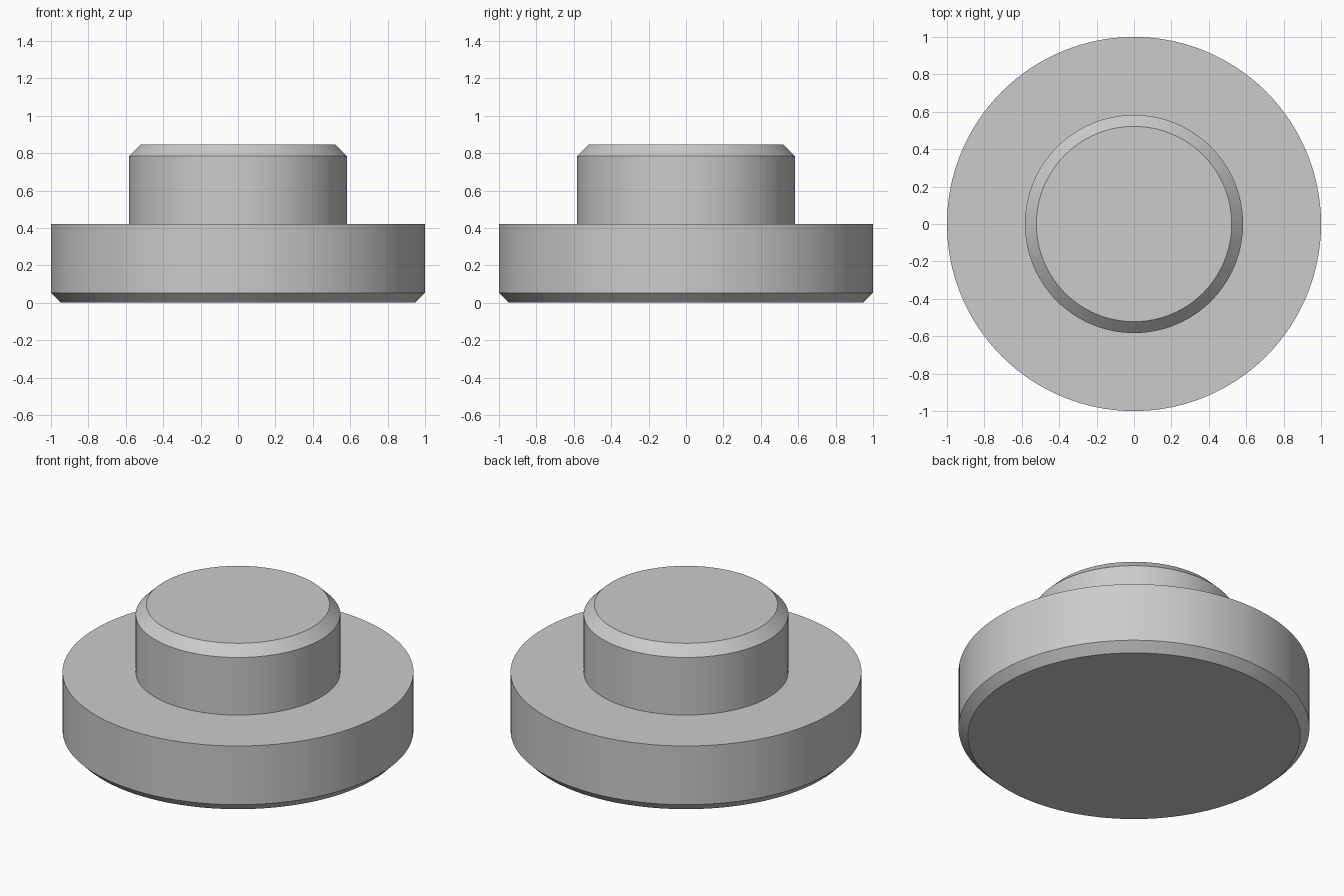
import bpy, bmesh, math

cube = bpy.data.objects.get("Cube")
if cube:
    bpy.data.objects.remove(cube, do_unlink=True)

# Plain grey finish
grey = bpy.data.materials.new("plain_grey")
grey.use_nodes = True
colour = (0.6, 0.6, 0.6, 1)
grey.diffuse_color = colour
grey.node_tree.nodes["Principled BSDF"].inputs["Base Color"].default_value = colour

# Half section of the stepped plug: chamfered flange below, chamfered boss above
profile = [(0, 0), (0.947, 0), (1, 0.053), (1, 0.422), (0.583, 0.422),
           (0.583, 0.784), (0.522, 0.845), (0, 0.845)]

# Spin the section around the vertical axis
bm = bmesh.new()
verts = [bm.verts.new((r, 0, z)) for r, z in profile]
edges = [bm.edges.new(pair) for pair in zip(verts, verts[1:])]
bmesh.ops.spin(bm, geom=verts + edges, cent=(0, 0, 0), axis=(0, 0, 1),
               angle=math.tau, steps=128, use_merge=True)
bmesh.ops.remove_doubles(bm, verts=bm.verts, dist=0.0001)
bmesh.ops.recalc_face_normals(bm, faces=bm.faces)

mesh = bpy.data.meshes.new("stepped_plug")
bm.to_mesh(mesh)
bm.free()
mesh.materials.append(grey)
plug = bpy.data.objects.new("stepped_plug", mesh)
bpy.context.collection.objects.link(plug)

# Smooth round walls with crisp rims
bpy.ops.object.select_all(action="DESELECT")
plug.select_set(True)
bpy.context.view_layer.objects.active = plug
bpy.ops.object.shade_smooth_by_angle(angle=math.radians(30))
